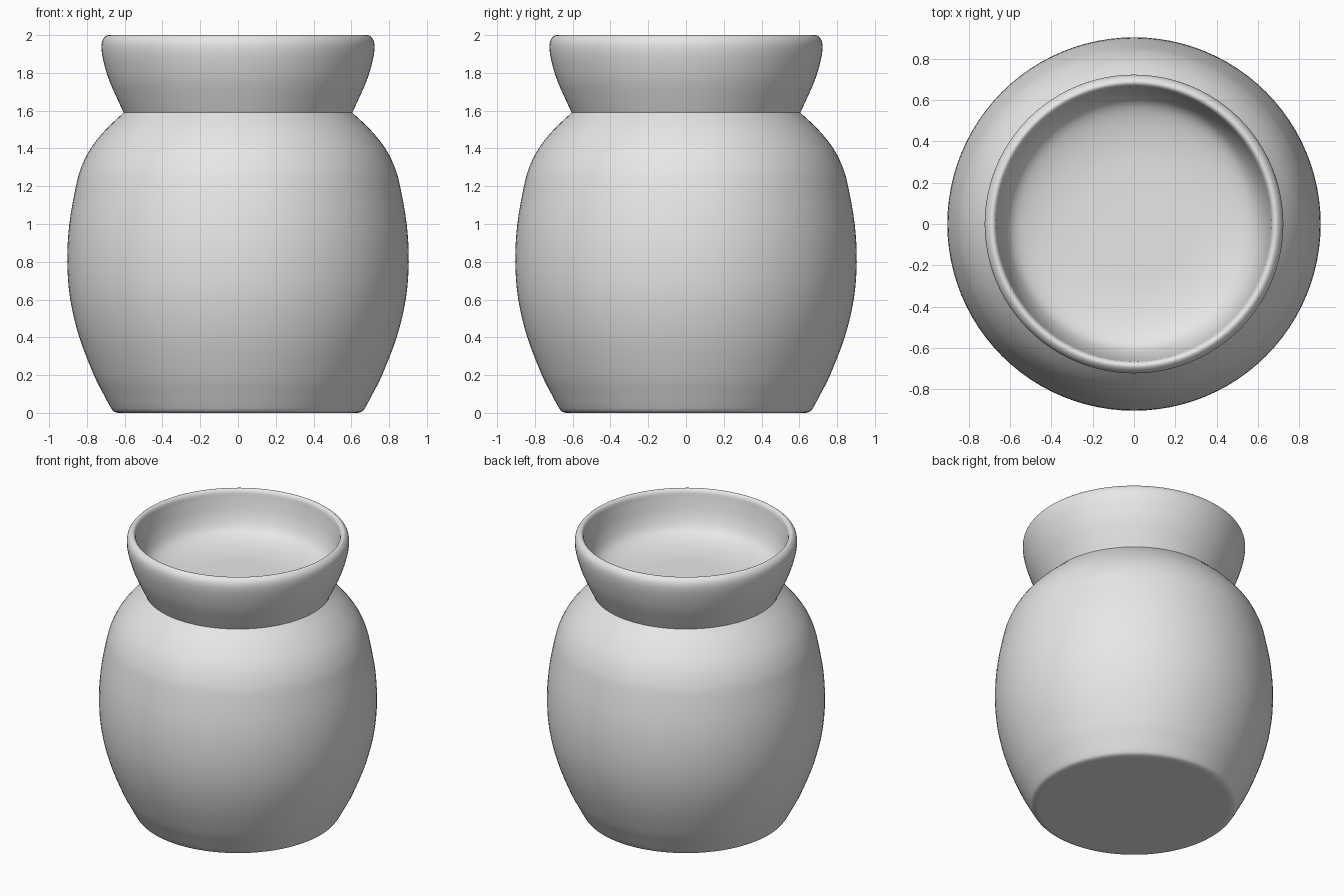
import bpy
import bmesh
import math
from mathutils import Vector

cube = bpy.data.objects.get("Cube")
if cube:
    bpy.data.objects.remove(cube, do_unlink=True)

# One plain glaze colour
glaze = bpy.data.materials.new("grey_ceramic")
glaze.use_nodes = True
glaze.diffuse_color = (0.8, 0.8, 0.8, 1)
glaze.node_tree.nodes["Principled BSDF"].inputs["Base Color"].default_value = (0.8, 0.8, 0.8, 1)


def smooth_path(points, steps=4):
    """Catmull-Rom curve through (radius, height) points."""
    p = [Vector(q) for q in points]
    p = [2 * p[0] - p[1]] + p + [2 * p[-1] - p[-2]]
    path = []
    for a, b, c, d in zip(p, p[1:], p[2:], p[3:]):
        for i in range(steps):
            t = i / steps
            path.append(0.5 * (2 * b + (c - a) * t + (2 * a - 5 * b + 4 * c - d) * t ** 2
                               + (3 * b - a - 3 * c + d) * t ** 3))
    return path + [p[-2]]


def lathe(name, path, segments=96):
    bm = bmesh.new()
    verts = [bm.verts.new((max(r, 0), 0, z)) for r, z in path]
    edges = [bm.edges.new(pair) for pair in zip(verts, verts[1:])]
    bmesh.ops.spin(bm, geom=verts + edges, cent=(0, 0, 0), axis=(0, 0, 1),
                   angle=math.tau, steps=segments)
    bmesh.ops.remove_doubles(bm, verts=bm.verts[:], dist=0.0005)
    bmesh.ops.recalc_face_normals(bm, faces=bm.faces[:])
    mesh = bpy.data.meshes.new(name)
    bm.to_mesh(mesh)
    bm.free()
    mesh.materials.append(glaze)
    obj = bpy.data.objects.new(name, mesh)
    bpy.context.collection.objects.link(obj)
    bpy.ops.object.select_all(action='DESELECT')
    bpy.context.view_layer.objects.active = obj
    obj.select_set(True)
    bpy.ops.object.shade_smooth_by_angle(angle=math.radians(40))
    return obj


# Flat base with a small rounded foot
foot = [(0, 0), (0.62, 0)]
foot_edge = [(0.635, 0), (0.658, 0.008), (0.675, 0.03), (0.71, 0.095)]

# Bulging belly up to the pinched neck
belly = [(0.71, 0.095), (0.763, 0.2), (0.84, 0.4), (0.888, 0.6), (0.904, 0.8),
         (0.893, 1.0), (0.858, 1.2), (0.83, 1.3), (0.78, 1.4), (0.7, 1.5), (0.605, 1.59)]

# Flared collar, rounded rim and shallow dished top
collar = [(0.605, 1.59), (0.638, 1.66), (0.682, 1.76), (0.712, 1.86), (0.723, 1.93),
          (0.716, 1.975), (0.69, 2.0), (0.668, 1.985), (0.658, 1.93), (0.635, 1.83),
          (0.59, 1.745), (0.5, 1.7), (0.36, 1.675), (0.2, 1.67), (0, 1.67)]

path = foot + smooth_path(foot_edge) + smooth_path(belly)[1:] + smooth_path(collar)[1:]
lathe("jar", path)
